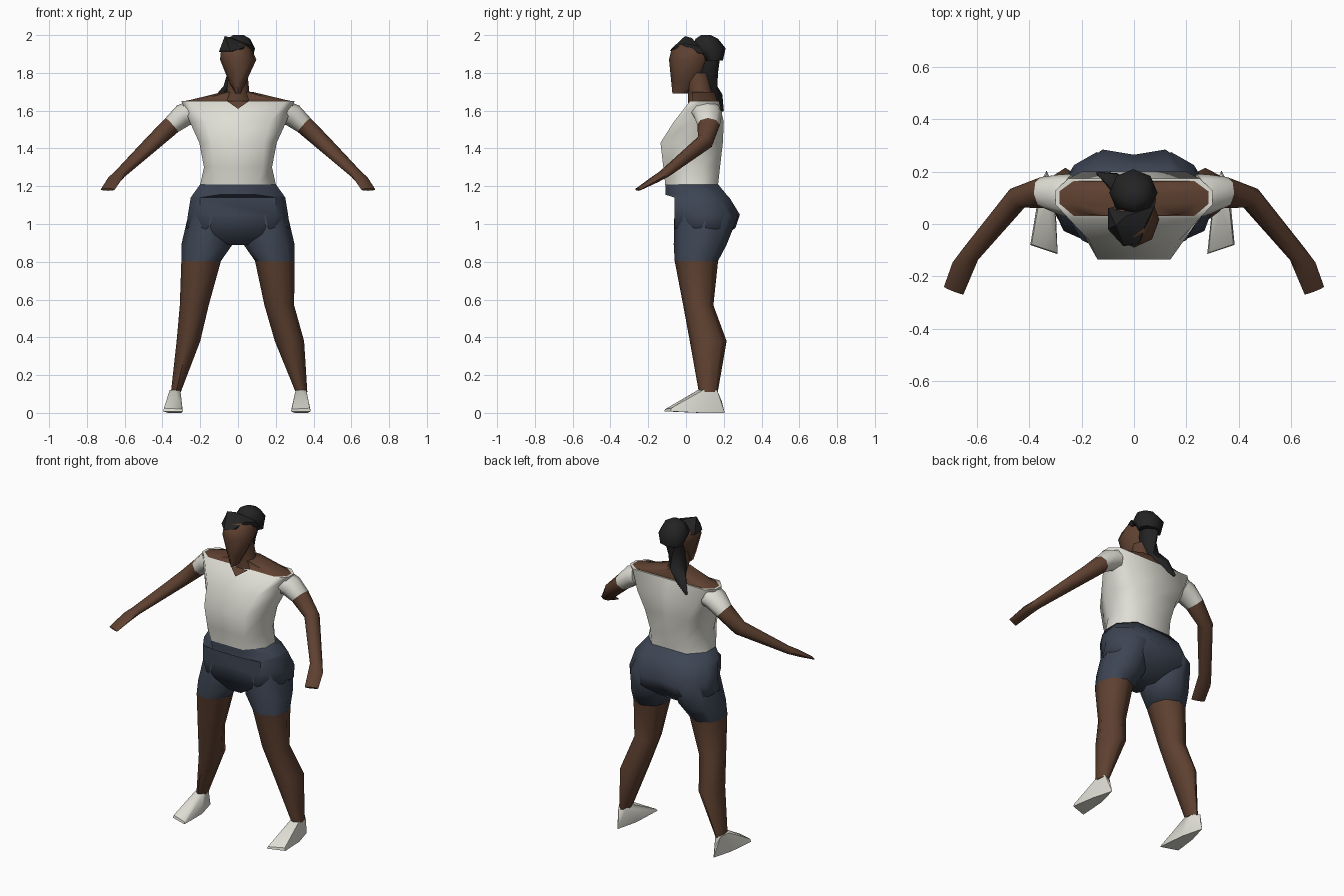
import bpy, bmesh, math
from mathutils import Vector

cube = bpy.data.objects.get("Cube")
if cube:
    bpy.data.objects.remove(cube, do_unlink=True)


def material(name, r, g, b):
    m = bpy.data.materials.new(name)
    m.use_nodes = True
    m.diffuse_color = (r, g, b, 1)
    bsdf = m.node_tree.nodes["Principled BSDF"]
    bsdf.inputs["Base Color"].default_value = (r, g, b, 1)
    bsdf.inputs["Roughness"].default_value = 0.9
    return m


SKIN = material("brown skin", 0.112, 0.052, 0.03)
WHITE = material("off white cloth", 0.74, 0.73, 0.66)
NAVY = material("slate blue cloth", 0.047, 0.06, 0.088)
HAIR = material("black hair", 0.017, 0.017, 0.018)


def finish(bm, name, mat, angle=60):
    bmesh.ops.recalc_face_normals(bm, faces=bm.faces)
    mesh = bpy.data.meshes.new(name)
    bm.to_mesh(mesh)
    bm.free()
    mesh.materials.append(mat)
    obj = bpy.data.objects.new(name, mesh)
    bpy.context.collection.objects.link(obj)
    bpy.ops.object.select_all(action="DESELECT")
    obj.select_set(True)
    bpy.context.view_layer.objects.active = obj
    bpy.ops.object.shade_smooth_by_angle(angle=math.radians(angle))
    return obj


def loft(name, rings, mat):
    """Skin a list of equal-length point rings and close both ends."""
    bm = bmesh.new()
    rows = [[bm.verts.new(p) for p in ring] for ring in rings]
    n = len(rows[0])
    for a, b in zip(rows, rows[1:]):
        for i in range(n):
            j = (i + 1) % n
            bm.faces.new((a[i], a[j], b[j], b[i]))
    bm.faces.new(rows[0])
    bm.faces.new(rows[-1])
    return finish(bm, name, mat)


def hull(name, points, mat, angle=40):
    bm = bmesh.new()
    for p in points:
        bm.verts.new(p)
    out = bmesh.ops.convex_hull(bm, input=bm.verts)
    bmesh.ops.delete(bm, geom=out["geom_interior"], context="VERTS")
    return finish(bm, name, mat, angle)


def body_ring(z, w, f, fw, b, bw, cleft=0.0):
    """Body section: half width, front y and half width, back y and half width."""
    d = b - f
    half = [(fw, f), (w, f + 0.35 * d), (w, f + 0.7 * d), (bw, b)]
    pts = half + [(0, b - cleft)] + [(-x, y) for x, y in reversed(half)]
    return [(x, y, z) for x, y in pts]


def oval(z, x0, x1, y0, y1, n=8):
    """Level oval section that fills the given bounds."""
    cx, cy, rx, ry = (x0 + x1) / 2, (y0 + y1) / 2, (x1 - x0) / 2, (y1 - y0) / 2
    steps = [2 * math.pi * i / n for i in range(n)]
    return [(cx + rx * math.cos(a), cy + ry * math.sin(a), z) for a in steps]


def tube_rings(path, n=8):
    """Sections across a path of (x, y, z, half width, half height)."""
    pts = [Vector(p[:3]) for p in path]
    rings = []
    for i, (c, p) in enumerate(zip(pts, path)):
        t = (pts[min(i + 1, len(pts) - 1)] - pts[max(i - 1, 0)]).normalized()
        side = t.cross(Vector((0, 0, 1))).normalized()
        up = side.cross(t)
        rings.append([c + side * p[3] * math.cos(2 * math.pi * k / n)
                      + up * p[4] * math.sin(2 * math.pi * k / n) for k in range(n)])
    return rings


def flip(rings, s):
    return [[(s * p[0], p[1], p[2]) for p in ring] for ring in rings]


# Shirt and bare shoulder line
loft("shirt", [body_ring(*r) for r in (
    (1.21, .20, -.11, .11, .17, .12),
    (1.30, .18, -.12, .13, .18, .12),
    (1.43, .205, -.135, .14, .195, .15),
    (1.54, .255, -.065, .17, .20, .20),
    (1.65, .30, .02, .25, .175, .25))], WHITE)
loft("shoulder_skin", [body_ring(*r) for r in (
    (1.648, .295, .03, .24, .165, .24),
    (1.66, .24, .035, .18, .165, .18),
    (1.70, .075, .03, .05, .15, .05))], SKIN)
bm = bmesh.new()
bm.faces.new([bm.verts.new(p) for p in
              ((-.06, .01, 1.652), (0, -.025, 1.61), (.06, .01, 1.652))])
finish(bm, "neckline", SKIN)

# Shorts: hips with belly overhang, closing at the crotch
loft("shorts_hips", [body_ring(*r) for r in (
    (1.21, .20, -.11, .11, .17, .12, .0),
    (1.155, .24, -.108, .10, .215, .14, .0),
    (1.14, .25, -.062, .20, .23, .14, .005),
    (1.05, .265, -.06, .20, .285, .12, .02),
    (.98, .275, -.06, .18, .262, .12, .03),
    (.89, .06, -.03, .04, .15, .04, .0))], NAVY)

# Legs: (z, inner x, outer x, front y, back y), thigh part covered by the shorts
THIGH = ((1.12, .06, .24, -.05, .22), (1.04, .02, .265, -.062, .275),
         (.89, .03, .30, -.065, .215), (.805, .09, .30, -.06, .17))
SHINS = {
    "left": (1, ((.57, .14, .297, -.015, .145), (.38, .195, .35, .02, .215),
                 (.11, .305, .367, .068, .168))),
    "right": (-1, ((.57, .155, .308, -.015, .145), (.38, .20, .325, .02, .215),
                   (.11, .303, .355, .068, .168)))}
for side, (s, shin) in SHINS.items():
    loft(side + "_shorts_leg", flip([oval(*r) for r in THIGH], s), NAVY)
    loft(side + "_leg", flip([oval(*r) for r in (THIGH[-1],) + shin], s), SKIN)
    # Wedge shoe with a broad flat toe and narrow heel
    dx = 0 if s > 0 else .012
    hull(side + "_shoe", [(s * (x + dx * (y < 0)), y, z) for x, y, z in (
        (.28, -.115, .008), (.385, -.08, .008), (.285, -.11, .02), (.38, -.078, .025),
        (.37, .08, .0), (.30, .07, .0), (.335, .205, .0), (.335, .19, .06),
        (.305, .09, .12), (.362, .09, .12), (.335, .065, .122),
        (.31, .15, .12), (.355, .165, .12))], WHITE)

# Arms: short sleeve, then bare arm down to a flat hand
ARM = ((.25, .11, 1.59, .082, .062), (.29, .115, 1.575, .075, .062),
       (.35, .12, 1.524, .06, .05), (.445, .10, 1.435, .045, .046),
       (.625, -.115, 1.265, .036, .024), (.655, -.165, 1.235, .043, .02),
       (.69, -.255, 1.182, .04, .007))
for side, s in (("left", 1), ("right", -1)):
    rings = flip(tube_rings(ARM), s)
    loft(side + "_sleeve", rings[:3], WHITE)
    loft(side + "_arm", rings[2:], SKIN)

# Neck and head
loft("neck", [oval(*r) for r in (
    (1.64, -.085, .085, .01, .15), (1.70, -.06, .06, .01, .14),
    (1.80, -.05, .05, -.01, .12))], SKIN)
loft("head", [oval(*r) for r in (
    (1.69, -.014, .014, -.072, .01), (1.75, -.047, .042, -.078, .08),
    (1.87, -.095, .097, -.09, .125), (1.92, -.09, .075, -.078, .13),
    (1.95, -.05, .05, -.05, .11))], SKIN)

# Hair: swept fringe, rounded back and ponytail falling to one side
hull("fringe", [(-.10, .06, 1.91), (-.10, -.02, 1.915), (-.04, -.085, 1.915),
                (.02, -.075, 1.93), (-.07, -.005, 1.995), (-.03, .03, 1.985),
                (.045, .0, 1.955), (.08, .07, 1.94), (.085, .1, 1.90)], HAIR)
loft("hair_back", [oval(*r) for r in (
    (1.865, -.075, .075, .09, .195), (1.93, -.095, .09, .03, .21),
    (1.98, -.06, .065, .05, .17), (2.0, -.025, .03, .08, .13))], HAIR)
loft("ponytail", tube_rings((
    (0, .13, 1.90, .06, .05), (-.012, .11, 1.80, .06, .045),
    (-.035, .125, 1.71, .05, .045), (-.085, .165, 1.66, .035, .04),
    (-.14, .195, 1.60, .006, .008)), 6), HAIR)
